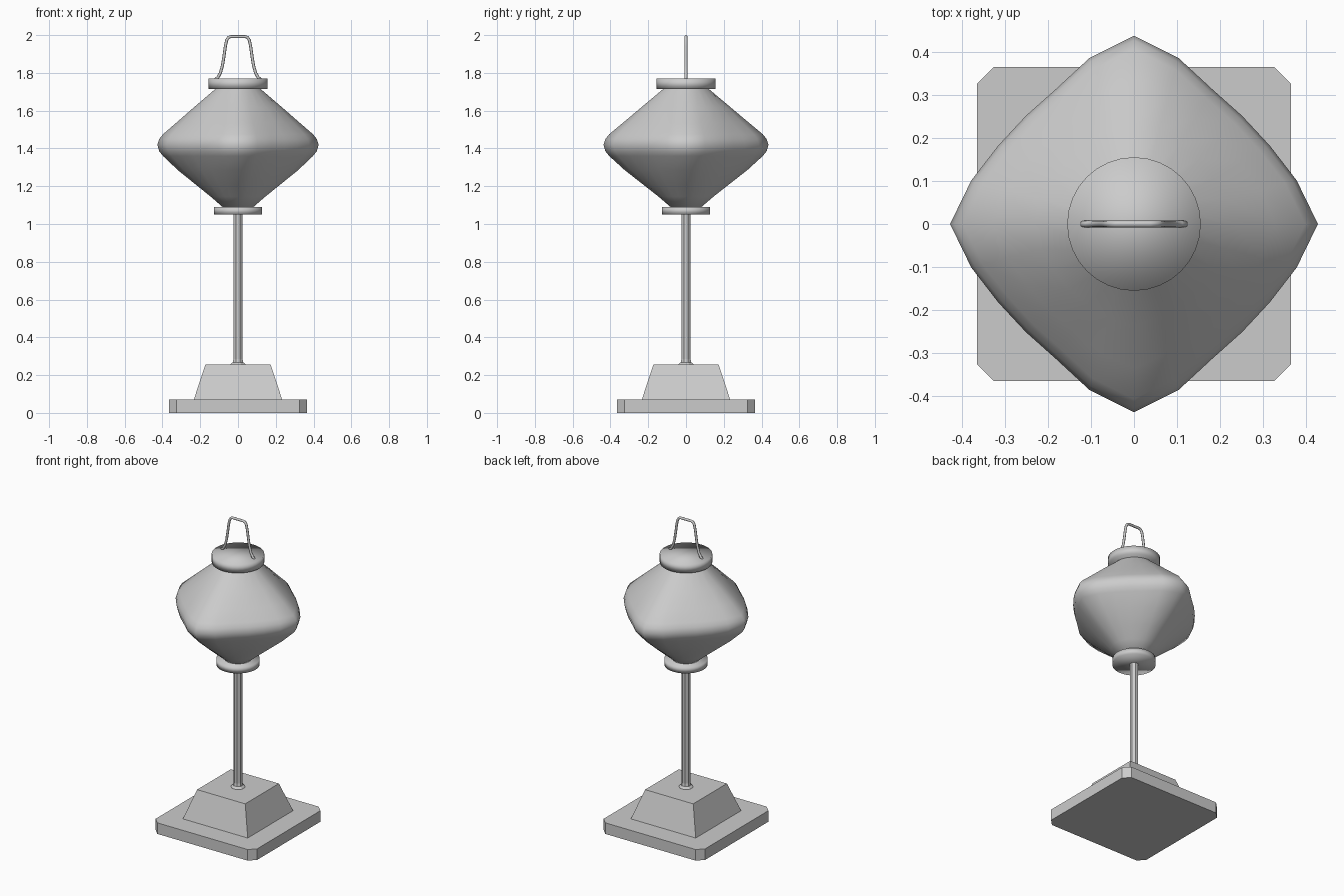
import bpy, bmesh
from math import sin, cos, pi

if "Cube" in bpy.data.objects:
    bpy.data.objects.remove(bpy.data.objects["Cube"])


def loft(name, rings, smooth=False, angle=None):
    """Skin a stack of equal-length rings and cap both ends."""
    bm = bmesh.new()
    loops = [[bm.verts.new(p) for p in ring] for ring in rings]
    n = len(loops[0])
    for a, b in zip(loops, loops[1:]):
        for i in range(n):
            j = (i + 1) % n
            bm.faces.new((a[i], a[j], b[j], b[i]))
    bm.faces.new(loops[0][::-1])
    bm.faces.new(loops[-1])
    bmesh.ops.recalc_face_normals(bm, faces=bm.faces)
    me = bpy.data.meshes.new(name)
    bm.to_mesh(me)
    bm.free()
    ob = bpy.data.objects.new(name, me)
    bpy.context.collection.objects.link(ob)
    for p in me.polygons:
        p.use_smooth = smooth
    return ob


def circle(r, z, n, phase=0.0):
    return [(r * cos(2 * pi * i / n + phase), r * sin(2 * pi * i / n + phase), z)
            for i in range(n)]


def square(h, z, c=0.0):
    """Square outline with optional chamfered corners."""
    if c == 0:
        return [(h, -h, z), (h, h, z), (-h, h, z), (-h, -h, z)]
    k = h - c
    return [(h, -k, z), (h, k, z), (k, h, z), (-k, h, z),
            (-h, k, z), (-h, -k, z), (-k, -h, z), (k, -h, z)]


# Stepped base
loft("base_plate", [square(0.365, 0, 0.04), square(0.365, 0.072, 0.04)])
loft("base_pedestal", [square(0.234, 0.07), square(0.173, 0.255)])

# Octagonal pole with a small flared foot
loft("pole", [circle(r, z, 8, pi / 8) for r, z in
              ((0.045, 0.25), (0.043, 0.257), (0.03, 0.268), (0.026, 0.285), (0.026, 1.06))])

# Lantern shade: diamond cross-section at the belly, rounder at the ends
QUARTER_X = [0.427, 0.391, 0.364, 0.355, 0.362, 0.399, 0.437]
BELLY = [QUARTER_X[k] for k in range(7)]
full = BELLY + BELLY[-2::-1]          # 0 to 180 degrees
full = full + full[-2:0:-1]           # 180 to 360 degrees
PROFILE = [(0.07, 1.08), (0.145, 1.145), (0.22, 1.205), (0.32, 1.285), (0.40, 1.36),
           (0.42, 1.385), (0.43, 1.42), (0.42, 1.45), (0.40, 1.475), (0.33, 1.535),
           (0.235, 1.617), (0.12, 1.715), (0.105, 1.73)]
rings = []
for r, z in PROFILE:
    w = min(1.0, max(0.0, (r - 0.07) / 0.3))
    ring = []
    for i, b in enumerate(full):
        rad = r * ((1 - w) + w * b / 0.43)
        a = 2 * pi * i / len(full)
        ring.append((rad * cos(a), rad * sin(a), z))
    rings.append(ring)
loft("lantern_shade", rings, smooth=True)

# Top and bottom caps
loft("top_cap", [circle(0.155, 1.715, 32), circle(0.155, 1.77, 32)], smooth=True)
loft("bottom_cap", [circle(0.128, 1.05, 32), circle(0.128, 1.09, 32)], smooth=True)

# Wire carrying handle
half = [(0.12, 1.766), (0.107, 1.775), (0.093, 1.80), (0.082, 1.84), (0.074, 1.89),
        (0.067, 1.94), (0.06, 1.973), (0.05, 1.988), (0.038, 1.992)]
path = [(-x, z) for x, z in half] + half[::-1]
tube = []
for i, (x, z) in enumerate(path):
    x0, z0 = path[max(i - 1, 0)]
    x1, z1 = path[min(i + 1, len(path) - 1)]
    length = ((x1 - x0) ** 2 + (z1 - z0) ** 2) ** 0.5
    nx, nz = -(z1 - z0) / length, (x1 - x0) / length
    tube.append([(x + nx * 0.008 * cos(t), 0.008 * sin(t), z + nz * 0.008 * cos(t))
                 for t in (2 * pi * k / 8 for k in range(8))])
loft("handle", tube, smooth=True)
